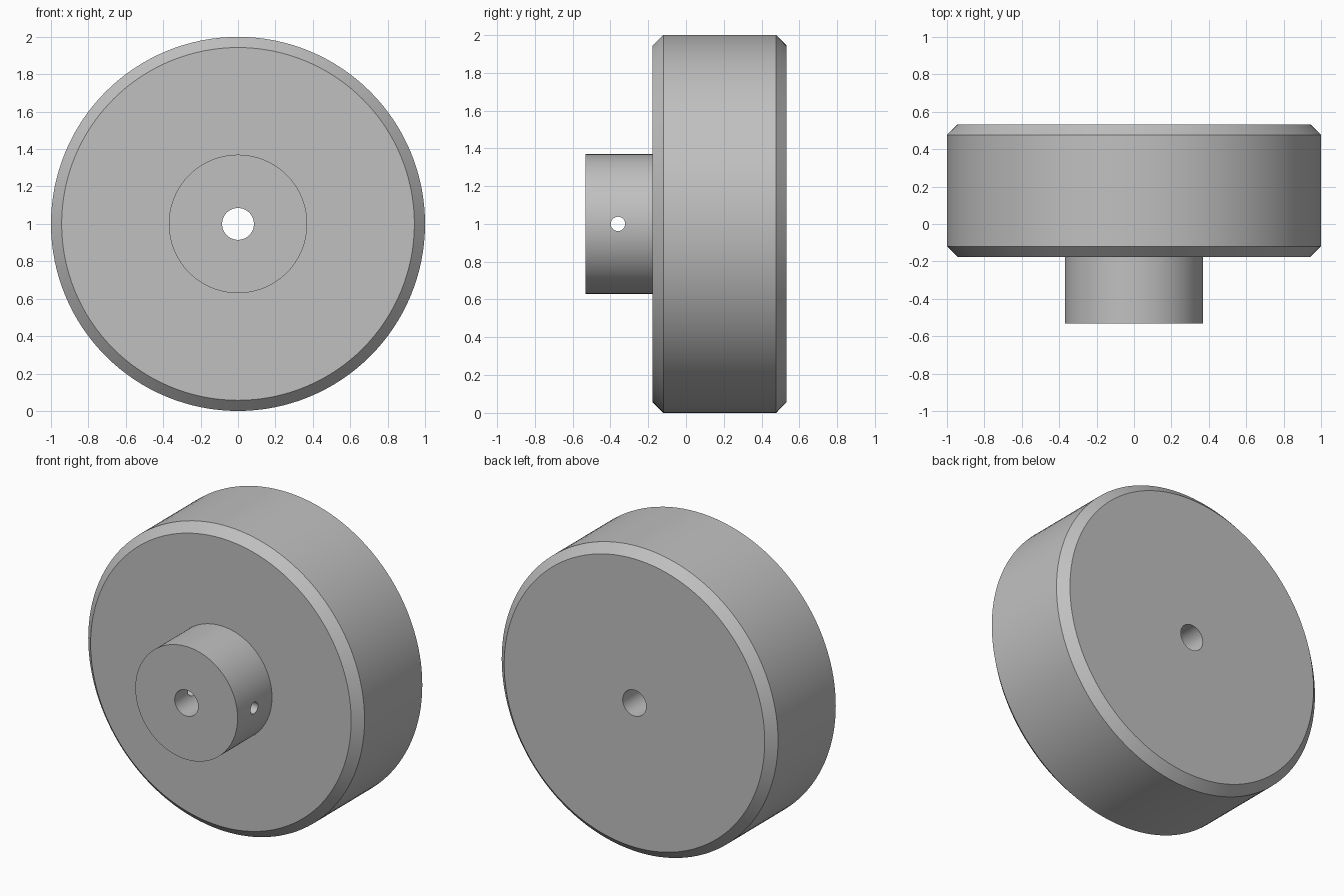
import bpy, bmesh, math
from mathutils import Matrix, Vector

cube = bpy.data.objects.get("Cube")
if cube:
    bpy.data.objects.remove(cube, do_unlink=True)

SEGMENTS = 128
AXIS_Z = 1.0

grey = bpy.data.materials.new("plain grey")
grey.use_nodes = True
colour = (0.53, 0.53, 0.53, 1)
grey.diffuse_color = colour
grey.node_tree.nodes["Principled BSDF"].inputs["Base Color"].default_value = colour


def add_object(name, bm):
    bmesh.ops.recalc_face_normals(bm, faces=bm.faces)
    mesh = bpy.data.meshes.new(name)
    bm.to_mesh(mesh)
    bm.free()
    mesh.materials.append(grey)
    obj = bpy.data.objects.new(name, mesh)
    bpy.context.collection.objects.link(obj)
    return obj


def lathe(name, profile):
    """Spin a closed (y, radius) profile about the wheel axle."""
    bm = bmesh.new()
    rings = []
    for i in range(SEGMENTS):
        a = math.tau * i / SEGMENTS
        rings.append([bm.verts.new((r * math.cos(a), y, AXIS_Z + r * math.sin(a)))
                      for y, r in profile])
    for i, ring in enumerate(rings):
        following = rings[(i + 1) % SEGMENTS]
        for j in range(len(profile)):
            k = (j + 1) % len(profile)
            bm.faces.new((ring[j], ring[k], following[k], following[j]))
    return add_object(name, bm)


# Chamfered wheel, stepped hub and axle bore in one turned body
wheel = lathe("wheel_with_hub", [
    (-0.533, 0.085), (-0.533, 0.37), (-0.177, 0.37), (-0.177, 0.943),
    (-0.12, 1.0), (0.477, 1.0), (0.533, 0.943), (0.533, 0.085)])

# Set-screw hole drilled right across the hub
bm = bmesh.new()
bmesh.ops.create_cone(
    bm, cap_ends=True, segments=48, radius1=0.038, radius2=0.038, depth=1.0,
    matrix=Matrix.Translation(Vector((0, -0.36, AXIS_Z)))
    @ Matrix.Rotation(math.pi / 2, 4, "Y"))
drill = add_object("screw_hole_cutter", bm)
drill.hide_render = True

cut = wheel.modifiers.new("screw hole", "BOOLEAN")
cut.operation = "DIFFERENCE"
cut.solver = "EXACT"
cut.object = drill

bpy.ops.object.select_all(action="DESELECT")
wheel.select_set(True)
bpy.context.view_layer.objects.active = wheel
bpy.ops.object.modifier_apply(modifier=cut.name)
bpy.data.objects.remove(drill, do_unlink=True)

# Smooth round walls with crisp rims
bpy.ops.object.shade_smooth_by_angle(angle=math.radians(30))
